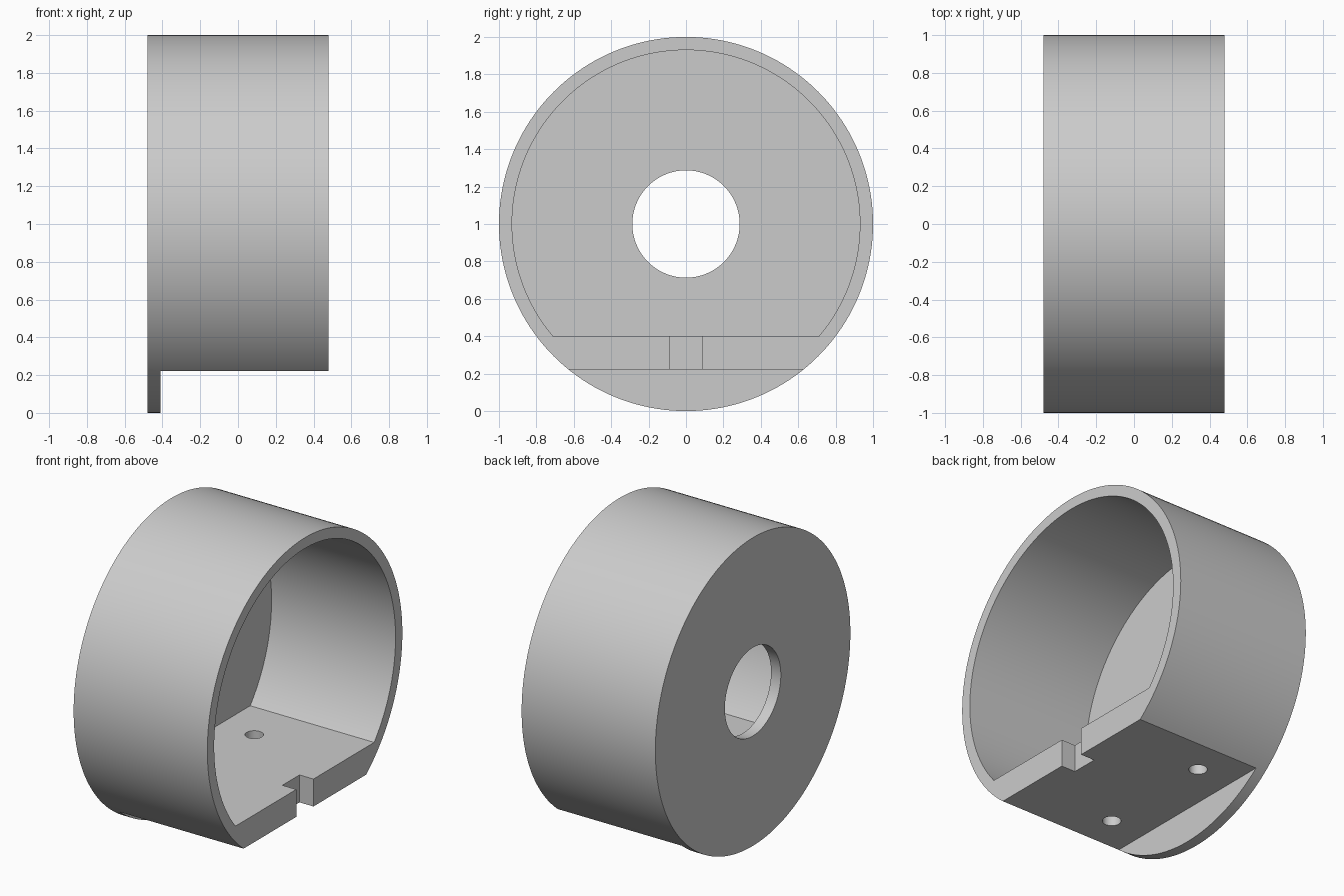
import bpy, bmesh, math
from mathutils import Matrix

cube = bpy.data.objects.get("Cube")
if cube:
    bpy.data.objects.remove(cube, do_unlink=True)

BACK, FRONT = -0.48, 0.48     # closed and open ends along x
PLATE = -0.41                 # inner face of the end plate
CENTRE = 1.0                  # height of the drum axis
BASE, FLOOR = 0.222, 0.40     # underside and top of the flat floor


def add_object(name, bm):
    bmesh.ops.recalc_face_normals(bm, faces=bm.faces)
    mesh = bpy.data.meshes.new(name)
    bm.to_mesh(mesh)
    bm.free()
    obj = bpy.data.objects.new(name, mesh)
    bpy.context.collection.objects.link(obj)
    return obj


def prism(name, points, x0, x1):
    """Extrude a (y, z) outline along x."""
    bm = bmesh.new()
    face = bm.faces.new([bm.verts.new((x0, y, z)) for y, z in points])
    new = bmesh.ops.extrude_face_region(bm, geom=[face])["geom"]
    bmesh.ops.translate(bm, vec=(x1 - x0, 0, 0),
                        verts=[v for v in new if isinstance(v, bmesh.types.BMVert)])
    return add_object(name, bm)


def arc(radius, start, end, steps, closed=False):
    count = steps if closed else steps + 1
    angles = [start + (end - start) * i / steps for i in range(count)]
    return [(radius * math.cos(a), CENTRE + radius * math.sin(a)) for a in angles]


def box(name, y, z0, z1, x0, x1):
    return prism(name, [(-y, z0), (y, z0), (y, z1), (-y, z1)], x0, x1)


def cut(target, cutter):
    cutter.hide_render = True
    mod = target.modifiers.new("cut", "BOOLEAN")
    mod.operation, mod.solver, mod.object = "DIFFERENCE", "EXACT", cutter
    bpy.context.view_layer.objects.active = target
    bpy.ops.object.modifier_apply(modifier=mod.name)
    bpy.data.objects.remove(cutter, do_unlink=True)


# Solid drum
housing = prism("drum_housing", arc(1.0, 0, math.tau, 160, True), BACK, FRONT)

# Flat underside, leaving the end plate a full disc
cut(housing, box("base_cutter", 1.2, -0.2, BASE, PLATE, 0.7))

# Hollow interior with a flat floor
low = math.asin((FLOOR - CENTRE) / 0.93)
cut(housing, prism("cavity_cutter", arc(0.93, low, math.pi - low, 128), PLATE, 0.7))

# Round opening through the end plate
cut(housing, prism("opening_cutter", arc(0.287, 0, math.tau, 72, True), -0.7, -0.2))

# Notch in the open edge of the floor
cut(housing, box("notch_cutter", 0.088, 0.1, 0.5, FRONT - 0.1, 0.7))

# Two screw holes through the floor
for side in (-1, 1):
    bm = bmesh.new()
    bmesh.ops.create_cone(bm, cap_ends=True, segments=32, radius1=0.055, radius2=0.055,
                          depth=0.5, matrix=Matrix.Translation((-0.16, side * 0.395, 0.31)))
    cut(housing, add_object("screw_hole_cutter", bm))

# Plain grey finish
grey = bpy.data.materials.new("plain_grey")
grey.use_nodes = True
colour = (0.6, 0.6, 0.6, 1)
grey.diffuse_color = colour
grey.node_tree.nodes["Principled BSDF"].inputs["Base Color"].default_value = colour
housing.data.materials.clear()
housing.data.materials.append(grey)

bpy.ops.object.select_all(action="DESELECT")
housing.select_set(True)
bpy.context.view_layer.objects.active = housing
bpy.ops.object.shade_smooth_by_angle(angle=math.radians(30))
